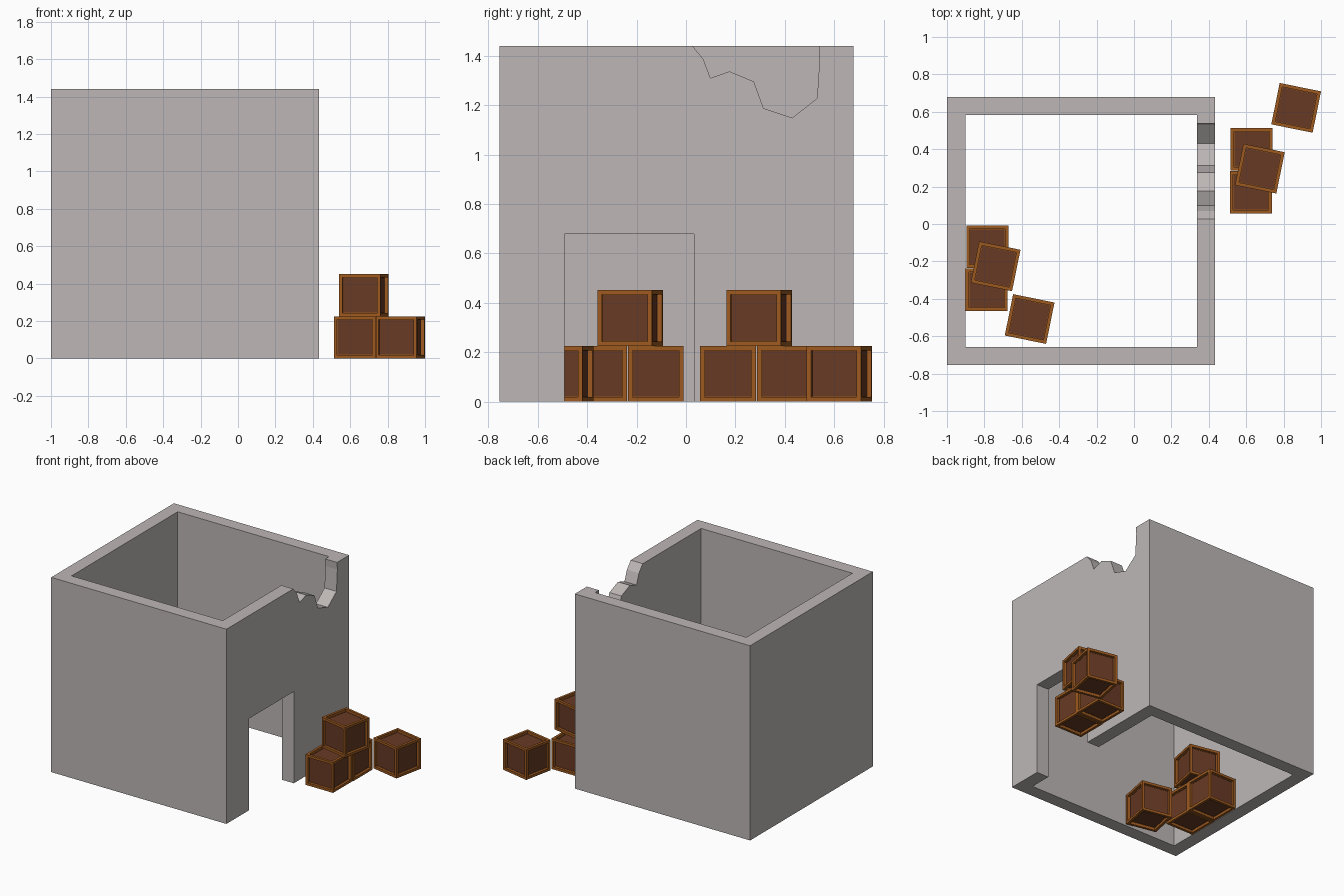
import bpy, bmesh, math
from mathutils import Matrix, Vector

if "Cube" in bpy.data.objects:
    bpy.data.objects.remove(bpy.data.objects["Cube"])


def material(name, rgb):
    m = bpy.data.materials.new(name)
    m.diffuse_color = (*rgb, 1)
    m.use_nodes = True
    m.node_tree.nodes["Principled BSDF"].inputs["Base Color"].default_value = m.diffuse_color
    return m


stone = material("grey_plaster", (0.51, 0.475, 0.467))
trim = material("orange_wood", (0.34, 0.102, 0.014))
board = material("dark_wood", (0.138, 0.042, 0.018))


def make_object(name, bm, mats):
    bmesh.ops.recalc_face_normals(bm, faces=bm.faces)
    me = bpy.data.meshes.new(name)
    bm.to_mesh(me)
    bm.free()
    for m in mats:
        me.materials.append(m)
    ob = bpy.data.objects.new(name, me)
    bpy.context.collection.objects.link(ob)
    return ob


def box(name, x0, x1, y0, y1, z0, z1):
    bm = bmesh.new()
    size = Matrix.Diagonal((x1 - x0, y1 - y0, z1 - z0, 1))
    mid = Matrix.Translation(((x0 + x1) / 2, (y0 + y1) / 2, (z0 + z1) / 2))
    bmesh.ops.create_cube(bm, size=1, matrix=mid @ size)
    return make_object(name, bm, [stone])


def prism_x(name, profile, x0, x1):
    bm = bmesh.new()
    face = bm.faces.new([bm.verts.new((x0, y, z)) for y, z in profile])
    ext = bmesh.ops.extrude_face_region(bm, geom=[face])
    moved = [v for v in ext["geom"] if isinstance(v, bmesh.types.BMVert)]
    bmesh.ops.translate(bm, verts=moved, vec=(x1 - x0, 0, 0))
    return make_object(name, bm, [stone])


def cut(target, cutter):
    mod = target.modifiers.new("cut", "BOOLEAN")
    mod.operation = "DIFFERENCE"
    mod.solver = "EXACT"
    mod.object = cutter
    bpy.context.view_layer.objects.active = target
    bpy.ops.object.modifier_apply(modifier=mod.name)
    bpy.data.objects.remove(cutter)


# Roofless square walls with a doorway and a broken top edge on the right
walls = box("walls", -1.0, 0.434, -0.755, 0.679, 0, 1.44)
cut(walls, box("room_cutter", -0.902, 0.336, -0.657, 0.583, -0.2, 1.7))
cut(walls, box("door_cutter", 0.2, 0.6, -0.493, 0.032, -0.2, 0.678))
broken_edge = [(0.026, 1.6), (0.026, 1.44), (0.07, 1.387), (0.099, 1.31),
               (0.176, 1.337), (0.275, 1.296), (0.314, 1.188), (0.43, 1.149),
               (0.531, 1.228), (0.541, 1.386), (0.538, 1.44), (0.538, 1.6)]
cut(walls, prism_x("break_cutter", broken_edge, 0.2, 0.6))

# Crate: cube with a recessed board on each of its six sides
SIZE, BORDER, DEPTH = 0.2255, 0.026, 0.02


def crate(name, x, y, level, angle):
    bm = bmesh.new()
    bmesh.ops.create_cube(bm, size=SIZE)
    panels = list(bm.faces)
    bmesh.ops.inset_individual(bm, faces=panels, thickness=BORDER)
    for panel in panels:
        normal = Vector(panel.normal)
        new = bmesh.ops.extrude_discrete_faces(bm, faces=[panel])["faces"][0]
        bmesh.ops.translate(bm, verts=new.verts, vec=-normal * DEPTH)
        new.material_index = 1
    ob = make_object(name, bm, [trim, board])
    ob.location = (x, y, SIZE * (level + 0.5))
    ob.rotation_euler.z = math.radians(angle)


TURN = -11.5
# Matching stacks inside the room and outside the right wall
for side, dx, dy in (("inside", 0, 0), ("outside", 1.413, 0.522)):
    crate(side + "_crate_back", -0.784 + dx, -0.122 + dy, 0, 0)
    crate(side + "_crate_front", -0.788 + dx, -0.352 + dy, 0, 0)
    crate(side + "_crate_top", -0.740 + dx, -0.226 + dy, 1, TURN)

# Loose crate beside each stack
crate("inside_crate_loose", -0.558, -0.508, 0, TURN)
crate("outside_crate_loose", 0.867, 0.621, 0, TURN)
